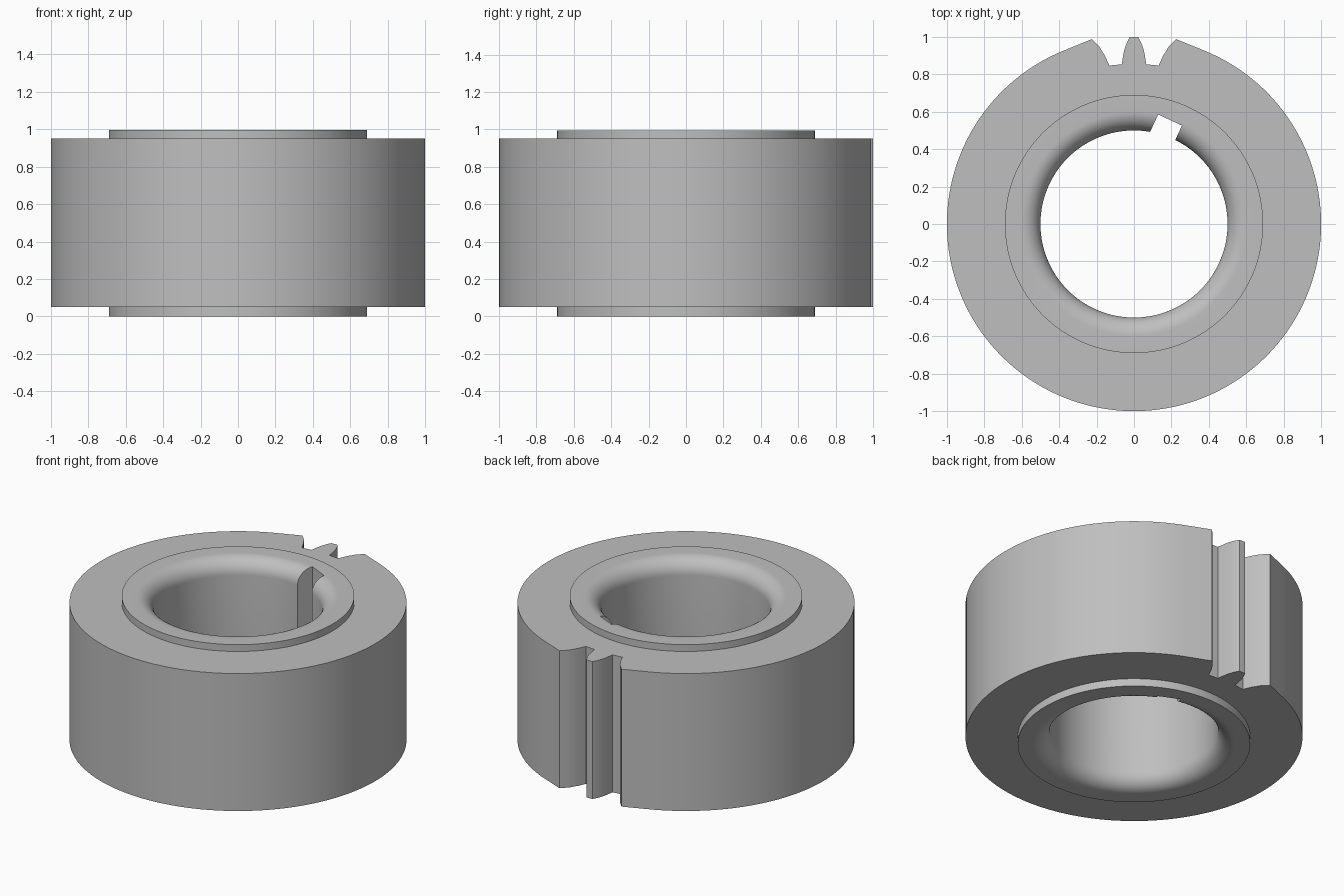
import bpy, bmesh, math
from mathutils import Matrix, Vector

default = bpy.data.objects.get("Cube")
if default:
    bpy.data.objects.remove(default, do_unlink=True)

HEIGHT, BODY_LOW, BODY_HIGH = 0.995, 0.05, 0.95
BORE, HUB, FILLET = 0.5, 0.69, 0.1
SEGMENTS = 128

steel = bpy.data.materials.new("grey steel")
steel.use_nodes = True
grey = (0.52, 0.52, 0.52, 1)
steel.diffuse_color = grey
steel.node_tree.nodes["Principled BSDF"].inputs["Base Color"].default_value = grey


def add_object(name, bm):
    bmesh.ops.recalc_face_normals(bm, faces=bm.faces)
    mesh = bpy.data.meshes.new(name)
    bm.to_mesh(mesh)
    bm.free()
    obj = bpy.data.objects.new(name, mesh)
    bpy.context.collection.objects.link(obj)
    mesh.materials.append(steel)
    return obj


def smooth(obj):
    bpy.ops.object.select_all(action='DESELECT')
    obj.select_set(True)
    bpy.context.view_layer.objects.active = obj
    bpy.ops.object.shade_smooth_by_angle(angle=math.radians(28))


def arc(radius, start, end, count):
    return [(radius * math.cos(start + (end - start) * i / count),
             radius * math.sin(start + (end - start) * i / count))
            for i in range(count + 1)]


def evaluated_bmesh(obj):
    graph = bpy.context.evaluated_depsgraph_get()
    mesh = bpy.data.meshes.new_from_object(obj.evaluated_get(graph))
    bm = bmesh.new()
    bm.from_mesh(mesh)
    bpy.data.meshes.remove(mesh)
    return bm


# Gear body: round blank with one tooth between two gaps at the back
half_tooth = [(0.022, 1.0), (0.038, 0.97), (0.053, 0.928), (0.066, 0.853),
              (0.132, 0.847), (0.153, 0.895), (0.185, 0.947), (0.225, 0.988)]
left_side = [(-x, y) for x, y in half_tooth]
tangent = math.radians(68.4)
rim = arc(1.0, tangent, -math.pi - tangent, SEGMENTS)
outline = half_tooth + rim + left_side[::-1]

curve = bpy.data.curves.new("gear outline", 'CURVE')
curve.dimensions = '2D'
curve.fill_mode = 'BOTH'
curve.extrude = (BODY_HIGH - BODY_LOW) / 2
for points in (outline, arc(HUB - 0.02, 0, math.tau, SEGMENTS)[:-1]):
    spline = curve.splines.new('POLY')
    spline.points.add(len(points) - 1)
    for p, (x, y) in zip(spline.points, points):
        p.co = (x, y, 0, 1)
    spline.use_cyclic_u = True
outline_obj = bpy.data.objects.new("gear outline", curve)
bpy.context.collection.objects.link(outline_obj)
bpy.context.view_layer.update()
bm = evaluated_bmesh(outline_obj)
bpy.data.objects.remove(outline_obj, do_unlink=True)
bmesh.ops.remove_doubles(bm, verts=bm.verts, dist=0.0001)
bmesh.ops.translate(bm, verts=bm.verts, vec=(0, 0, (BODY_LOW + BODY_HIGH) / 2))
smooth(add_object("gear_body", bm))

# Hub sleeve: lathed ring with rounded bore mouths
centre = BORE + FILLET
low = [(centre + x, FILLET + z) for x, z in arc(FILLET, -math.pi / 2, -math.pi, 12)]
high = [(r, HEIGHT - z) for r, z in reversed(low)]
profile = [(HUB, 0)] + low + high + [(HUB, HEIGHT)]
bm = bmesh.new()
verts = [bm.verts.new((r, 0, z)) for r, z in profile]
edges = [bm.edges.new((verts[i - 1], verts[i])) for i in range(len(verts))]
bmesh.ops.spin(bm, geom=verts + edges, cent=(0, 0, 0), axis=(0, 0, 1),
               angle=math.tau, steps=SEGMENTS, use_merge=True)
bmesh.ops.remove_doubles(bm, verts=bm.verts, dist=0.0001)
hub = add_object("hub_sleeve", bm)

# Keyway: slanted slot cut through the bore wall
bm = bmesh.new()
bmesh.ops.create_cube(bm, size=1)
bmesh.ops.scale(bm, verts=bm.verts, vec=(0.14, 0.285, 2))
bmesh.ops.translate(bm, verts=bm.verts, vec=(-0.06, 0.4425, HEIGHT / 2))
bmesh.ops.rotate(bm, verts=bm.verts, cent=Vector(),
                 matrix=Matrix.Rotation(math.radians(-25), 3, 'Z'))
cutter = add_object("keyway_cutter", bm)
cutter.hide_render = True
cut = hub.modifiers.new("keyway", 'BOOLEAN')
cut.operation = 'DIFFERENCE'
cut.solver = 'EXACT'
cut.object = cutter
bpy.context.view_layer.update()
bm = evaluated_bmesh(hub)
hub.modifiers.clear()
bm.to_mesh(hub.data)
bm.free()
bpy.data.objects.remove(cutter, do_unlink=True)
smooth(hub)
